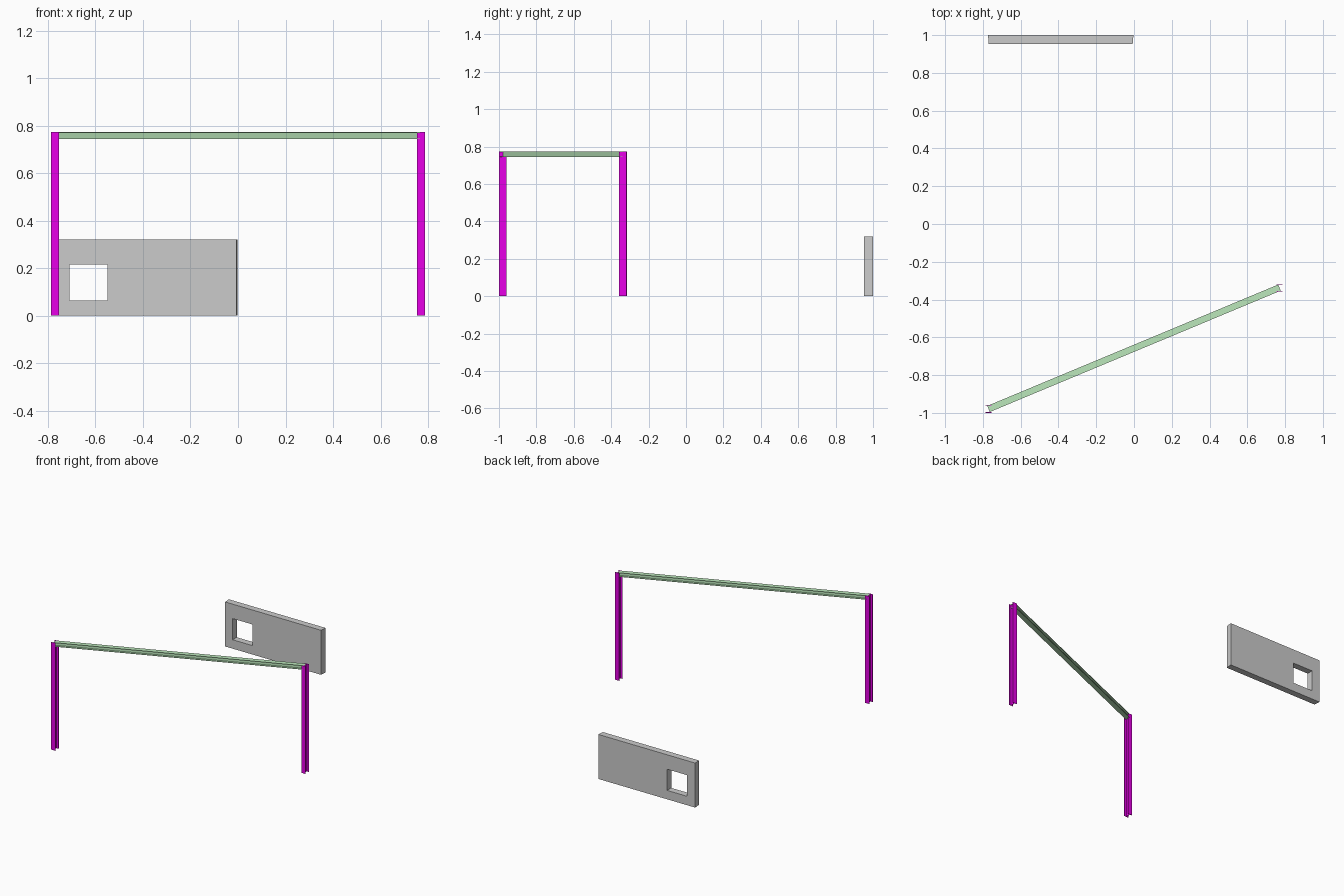
import bpy, bmesh
from mathutils import Vector, Matrix

if "Cube" in bpy.data.objects:
    bpy.data.objects.remove(bpy.data.objects["Cube"])


def material(name, color):
    m = bpy.data.materials.new(name)
    m.diffuse_color = color
    m.use_nodes = True
    m.node_tree.nodes["Principled BSDF"].inputs["Base Color"].default_value = m.diffuse_color
    return m


def extrude(name, points, matrix, length, mat=None):
    """Extrude a closed 2D outline along local z, then place it."""
    bm = bmesh.new()
    face = bm.faces.new([bm.verts.new((x, y, 0)) for x, y in points])
    new = bmesh.ops.extrude_face_region(bm, geom=[face])["geom"]
    bmesh.ops.translate(bm, vec=(0, 0, length),
                        verts=[v for v in new if isinstance(v, bmesh.types.BMVert)])
    bmesh.ops.recalc_face_normals(bm, faces=bm.faces)
    mesh = bpy.data.meshes.new(name)
    bm.to_mesh(mesh)
    bm.free()
    ob = bpy.data.objects.new(name, mesh)
    ob.matrix_world = matrix
    if mat:
        mesh.materials.append(mat)
    bpy.context.collection.objects.link(ob)
    return ob


def i_section(width, depth, flange, web):
    w, d, t = width / 2, depth / 2, web / 2
    half = [(w, -d), (w, -d + flange), (t, -d + flange),
            (t, d - flange), (w, d - flange), (w, d)]
    return half + [(-x, y) for x, y in reversed(half)]


magenta = material("magenta_steel", (0.8, 0.0, 0.8, 1))
green = material("green_steel", (0.5, 0.8, 0.5, 1))

TOP = 0.773
ends = {"left": Vector((-0.77, -0.979, 0)), "right": Vector((0.77, -0.337, 0))}

# Steel columns, flanges facing front and back
for side, pos in ends.items():
    extrude(side + "_column", i_section(0.033, 0.041, 0.003, 0.002),
            Matrix.Translation(pos), TOP, magenta)

# Steel beam running diagonally between the column tops
BEAM_H = 0.029
run = ends["right"] - ends["left"]
z = run.normalized()
y = Vector((0, 0, 1))
x = y.cross(z)
rot = Matrix((x, y, z)).transposed().to_4x4()
start = ends["left"] + Vector((0, 0, TOP - BEAM_H / 2))
extrude("beam", i_section(0.035, BEAM_H, 0.003, 0.002),
        Matrix.Translation(start) @ rot, run.length, green)

# Wall with slightly splayed ends, thickness in plan
wall = extrude("wall", [(-0.773, 1.0), (-0.003, 1.0), (-0.007, 0.953), (-0.769, 0.953)],
               Matrix.Identity(4), 0.32)

# Window opening cut through the wall
cutter = extrude("window_cutter", [(-0.71, 0.9), (-0.55, 0.9), (-0.55, 1.1), (-0.71, 1.1)],
                 Matrix.Translation((0, 0, 0.064)), 0.152)
cutter.hide_render = True
cutter.hide_viewport = True
cut = wall.modifiers.new("window", "BOOLEAN")
cut.operation = "DIFFERENCE"
cut.solver = "EXACT"
cut.object = cutter
